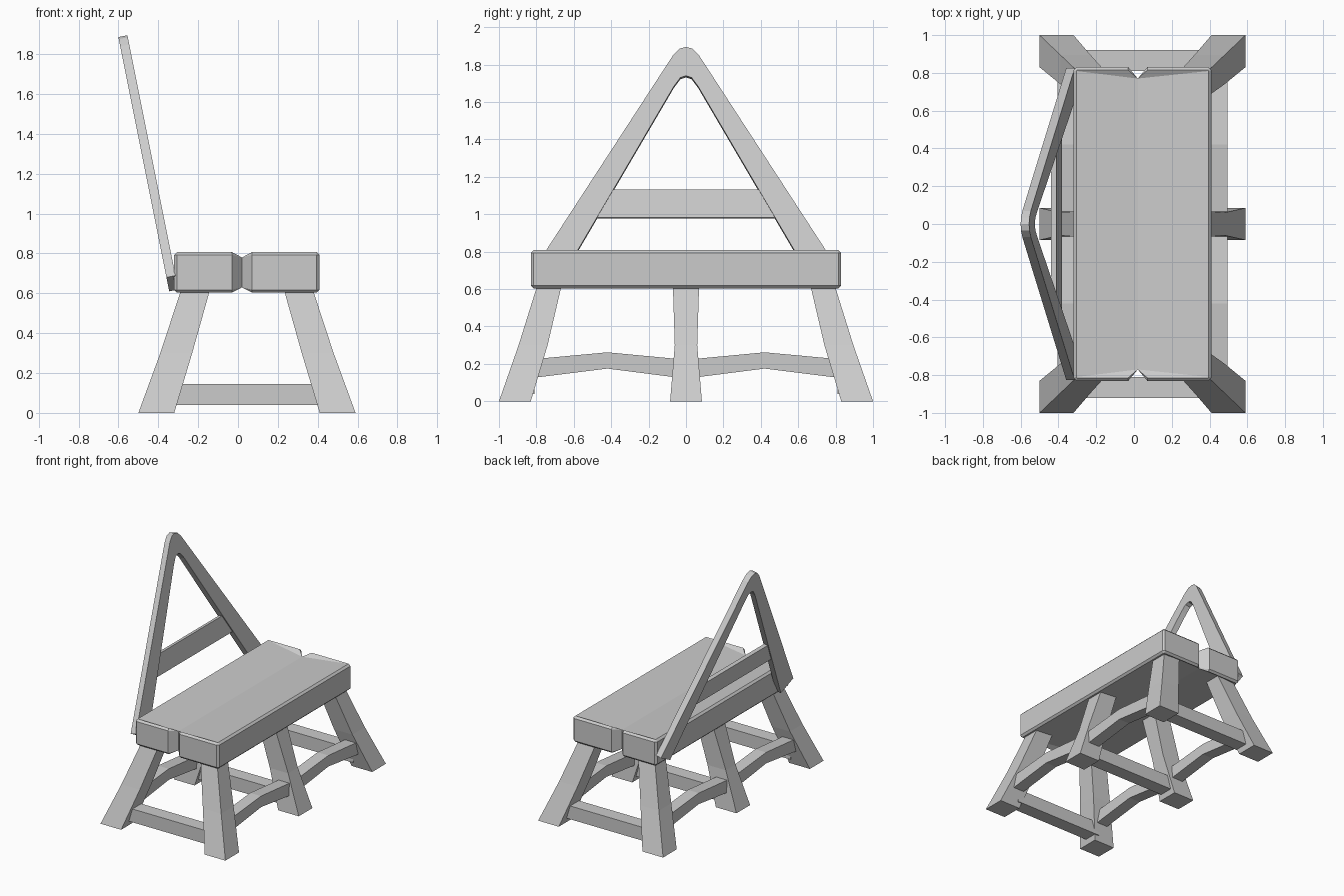
import bpy, bmesh

if "Cube" in bpy.data.objects:
    bpy.data.objects.remove(bpy.data.objects["Cube"])

CX = 0.045   # mirror plane of the legs


def make(name, verts, faces):
    me = bpy.data.meshes.new(name)
    bm = bmesh.new()
    vs = [bm.verts.new(v) for v in verts]
    for f in faces:
        bm.faces.new([vs[i] for i in f])
    bmesh.ops.remove_doubles(bm, verts=bm.verts, dist=1e-5)
    bmesh.ops.recalc_face_normals(bm, faces=bm.faces)
    bm.to_mesh(me)
    bm.free()
    ob = bpy.data.objects.new(name, me)
    bpy.context.collection.objects.link(ob)
    return ob


def loft(name, rings):
    """Skin a stack of equal-length rings and cap both ends."""
    n = len(rings[0])
    verts = [p for r in rings for p in r]
    faces = [(k * n + i, k * n + (i + 1) % n, (k + 1) * n + (i + 1) % n, (k + 1) * n + i)
             for k in range(len(rings) - 1) for i in range(n)]
    faces += [tuple(range(n)), tuple(range(len(verts) - n, len(verts)))]
    return make(name, verts, faces)


def box(name, x0, x1, y0, y1, z0, z1):
    return loft(name, [[(x0, y0, z), (x1, y0, z), (x1, y1, z), (x0, y1, z)] for z in (z0, z1)])


# Seat: two planks meeting at a shallow valley, V notches at the ends
def seat():
    verts, faces = [], []
    for side, w in ((-1, 0.34), (1, 0.39)):
        full = [(0, -.77), (.05, -.83), (w - .015, -.83), (w, -.815)]
        inset = [(0, -.77), (.052, -.815), (w - .02, -.815), (w - .015, -.81)]
        base = len(verts)
        for pts, z, tip in ((inset, .603, .63), (full, .618, .63),
                            (full, .793, .78), (inset, .808, .78)):
            ring = pts + [(x, -y) for x, y in reversed(pts)]
            verts += [(.02 + side * x, y, tip if x == 0 else z) for x, y in ring]
        for k in range(3):
            for i in range(7):
                a = base + k * 8 + i
                if k != 1 and i in (0, 6):      # bevel narrows to a point at the notch
                    t = 0 if i == 0 else 7
                    o = 1 if i == 0 else 6
                    faces.append((base + k * 8 + t, base + k * 8 + o, base + k * 8 + 8 + o))
                    # tip vertices coincide between the two rings
                    verts[base + k * 8 + 8 + t] = verts[base + k * 8 + t]
                else:
                    faces.append((a, a + 1, a + 9, a + 8))
        for k in (0, 24):
            b = base + k
            faces += [(b, b + 1, b + 2, b + 3), (b, b + 3, b + 4, b + 7),
                      (b + 4, b + 5, b + 6, b + 7)]
    make("seat", verts, faces)


seat()

# Splayed legs: (inner x, outer x, inner y, outer y, z) sections, bent at mid height
corner = [(.365, .545, .83, 1.0, 0), (.275, .435, .74, .895, .3), (.185, .33, .665, .795, .62)]
middle = [(.365, .545, -.085, .085, 0), (.275, .435, -.06, .06, .3), (.185, .33, -.07, .07, .62)]
for sx in (-1, 1):
    for label, sections, sy in (("front", corner, -1), ("rear", corner, 1), ("middle", middle, 1)):
        side = "right" if sx > 0 else "left"
        loft(f"{label}_leg_{side}",
             [[(CX + sx * a, sy * c, z), (CX + sx * b, sy * c, z),
               (CX + sx * b, sy * d, z), (CX + sx * a, sy * d, z)]
              for a, b, c, d, z in sections])

# Cross stretchers between each pair of legs
for label, y in (("front", -.865), ("middle", 0), ("rear", .865)):
    box(f"{label}_stretcher", CX - .39, CX + .39, y - .055, y + .055, .04, .145)

# Arched side stretchers between corner and middle legs
for sx in (-1, 1):
    for sy in (-1, 1):
        loft(f"side_stretcher_{'right' if sx > 0 else 'left'}_{'rear' if sy > 0 else 'front'}",
             [[(CX + sx * .355, sy * y, a), (CX + sx * .45, sy * y, a),
               (CX + sx * .45, sy * y, b), (CX + sx * .355, sy * y, b)]
              for y, a, b in ((.03, .125, .225), (.42, .175, .262), (.82, .125, .225))])


# Backrest: leaning A-shaped frame with one rail
def lean(y, z, d):
    return (-.345 - (z - .61) * .2 + d, y, z + d * .2)


half = [((.825, .68), (.69, .61)), ((.07, 1.84), (.065, 1.675)), ((.035, 1.876), (.03, 1.722))]
pairs = half + [((0, 1.886), (0, 1.732))]
pairs += [((-o[0], o[1]), (-i[0], i[1])) for o, i in reversed(half)]
loft("back_frame", [[lean(*o, 0), lean(*o, .045), lean(*i, .045), lean(*i, 0)] for o, i in pairs])
rail = [(-.5, .975), (.5, .975), (.41, 1.125), (-.41, 1.125)]
loft("back_rail", [[lean(y, z, d) for y, z in rail] for d in (.008, .037)])
